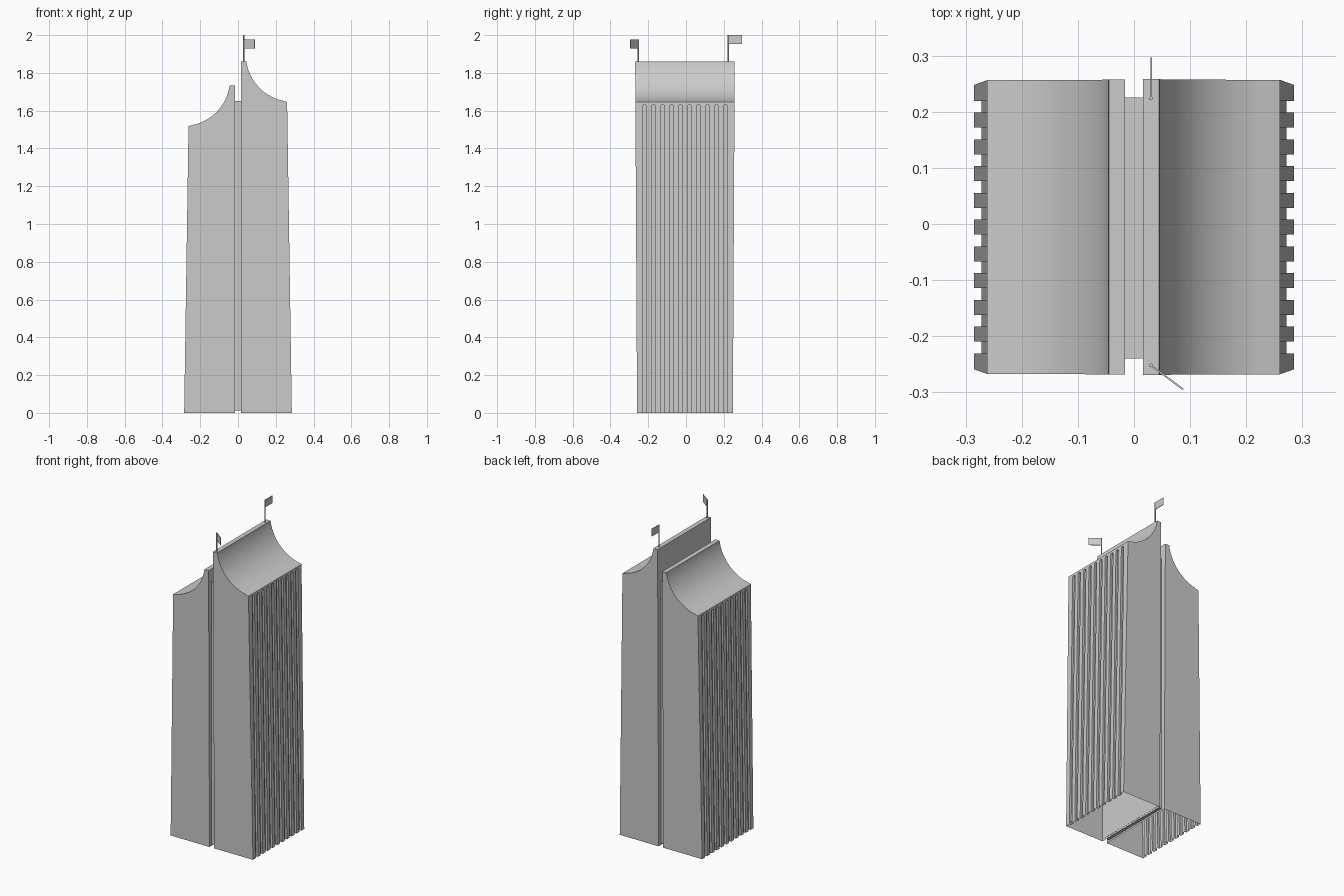
import bpy, bmesh
from math import sin, cos, pi, sqrt, atan2

if "Cube" in bpy.data.objects:
    bpy.data.objects.remove(bpy.data.objects["Cube"])

YC = -0.0055          # centre of the tower in y
BASE_X, TAPER = 0.285, 0.0152
PITCH, GROOVE_R, DEPTH = 0.0477, 0.0105, 0.013


def outer_x(z):
    return BASE_X - TAPER * z


def half_width(z):
    return 0.2535 + 0.0054 * z


def add_object(name, bm):
    bmesh.ops.recalc_face_normals(bm, faces=bm.faces)
    me = bpy.data.meshes.new(name)
    bm.to_mesh(me)
    bm.free()
    ob = bpy.data.objects.new(name, me)
    bpy.context.collection.objects.link(ob)
    return ob


def loft(bm, a, b):
    """Closed solid between two matching outlines."""
    va, vb = [bm.verts.new(p) for p in a], [bm.verts.new(p) for p in b]
    bm.faces.new(va)
    bm.faces.new(vb[::-1])
    n = len(va)
    for i in range(n):
        bm.faces.new((va[i], vb[i], vb[(i + 1) % n], va[(i + 1) % n]))


def box(name, size, loc, rot=0.0):
    bm = bmesh.new()
    bmesh.ops.create_cube(bm, size=1)
    bmesh.ops.scale(bm, vec=size, verts=bm.verts)
    ob = add_object(name, bm)
    ob.location = loc
    ob.rotation_euler.z = rot
    return ob


def tower_half(name, side, drop):
    # Side profile with a concave curved roof
    lip = 1.646 - drop
    prof = [(0.016, 0), (BASE_X, 0), (outer_x(lip), lip)]
    cx, cz, r = 0.29, 1.895 - drop, 0.248
    a0, a1 = atan2(-sqrt(r * r - 0.05 ** 2), -0.05), -pi + 0.155
    for i in range(21):
        a = a0 + (a1 - a0) * i / 20
        prof.append((cx + r * cos(a), cz + r * sin(a)))
    prof += [(0.045, 1.86 - drop), (0.016, 1.86 - drop)]
    bm = bmesh.new()
    loft(bm, [(side * x, YC - half_width(z), z) for x, z in prof],
         [(side * x, YC + half_width(z), z) for x, z in prof])
    half = add_object(name, bm)

    # Round-topped grooves cut between eleven ribs
    bm = bmesh.new()
    top = lip - 0.013 - GROOVE_R
    for i in range(10):
        y0 = YC + (i - 4.5) * PITCH
        out = [(y0 - GROOVE_R, -0.1), (y0 + GROOVE_R, -0.1)]
        out += [(y0 + GROOVE_R * cos(k * pi / 8), top + GROOVE_R * sin(k * pi / 8)) for k in range(9)]
        loft(bm, [(side * (outer_x(z) - DEPTH), y, z) for y, z in out],
             [(side * (outer_x(z) + 0.05), y, z) for y, z in out])
    cutter = add_object(name + "_groove_cutter", bm)
    cutter.hide_render = True
    mod = half.modifiers.new("grooves", 'BOOLEAN')
    mod.object, mod.operation, mod.solver = cutter, 'DIFFERENCE', 'EXACT'
    dg = bpy.context.evaluated_depsgraph_get()
    me = bpy.data.meshes.new_from_object(half.evaluated_get(dg))
    half.modifiers.clear()
    half.data = me
    bpy.data.objects.remove(cutter)

    # The shell is open underneath
    bm = bmesh.new()
    bm.from_mesh(me)
    floor = [f for f in bm.faces if all(abs(v.co.z) < 1e-4 for v in f.verts)]
    bmesh.ops.delete(bm, geom=floor, context='FACES')
    bm.to_mesh(me)
    bm.free()
    bpy.ops.object.select_all(action='DESELECT')
    half.select_set(True)
    bpy.context.view_layer.objects.active = half
    bpy.ops.object.shade_smooth_by_angle(angle=pi / 9)


def flag(name, y, top, dx, dy):
    # Thin pole with a flat rectangular flag
    bm = bmesh.new()
    h = top - 1.855
    bmesh.ops.create_cone(bm, cap_ends=True, segments=8, radius1=0.0035, radius2=0.0035, depth=h)
    pole = add_object(name + "_pole", bm)
    pole.location = (0.03, y, top - h / 2)
    box(name, (sqrt(dx * dx + dy * dy), 0.003, 0.047),
        (0.03 + dx / 2, y + dy / 2, top - 0.0235), atan2(dy, dx))


tower_half("tall_half", 1, 0)
tower_half("short_half", -1, 0.128)
box("recessed_core", (0.034, 0.465, 1.638), (0, -0.0075, 0.831))
flag("back_flag", 0.224, 2.0, 0.001, 0.073)
flag("front_flag", -0.252, 1.976, 0.058, -0.043)
